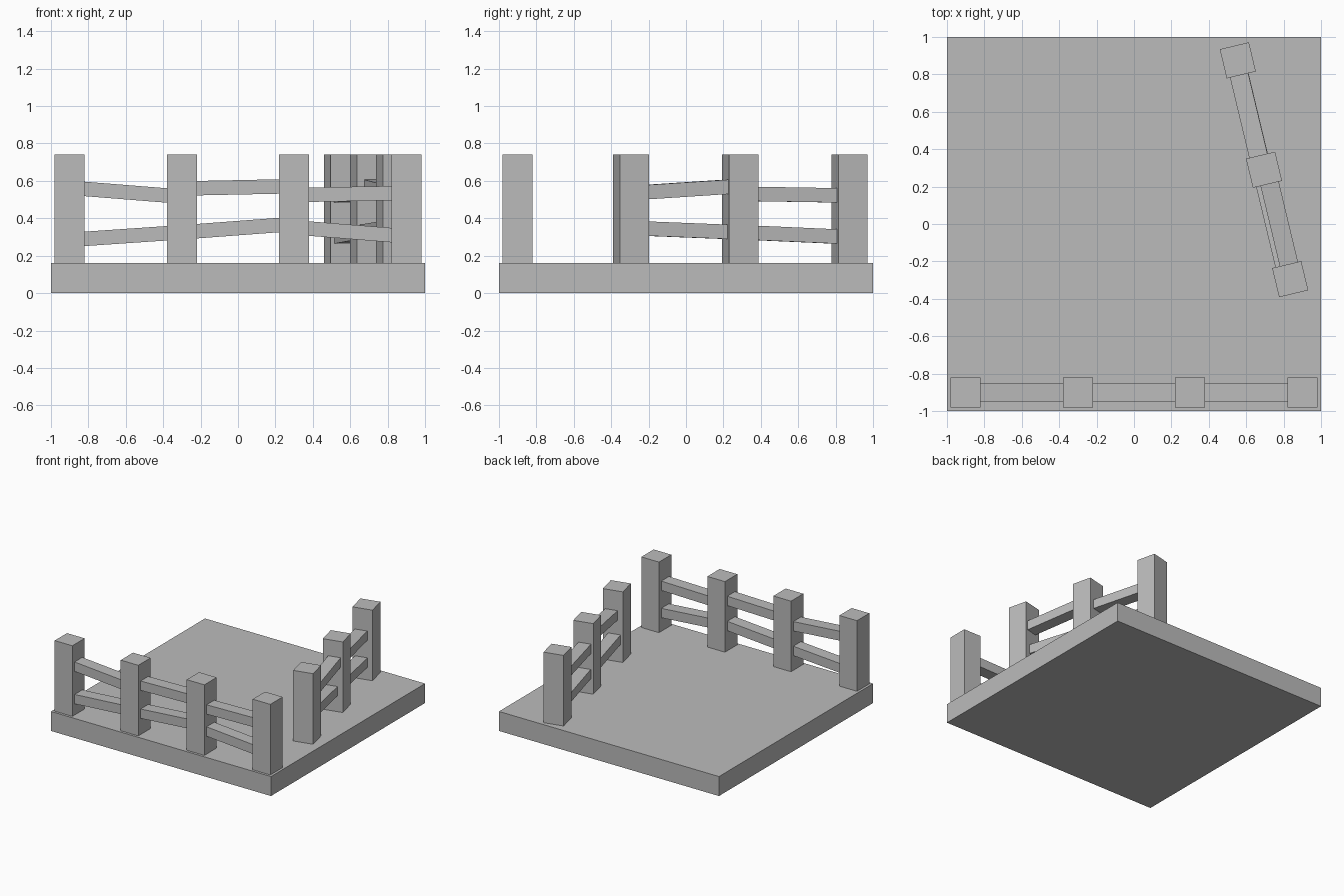
import bpy
from mathutils import Vector, Matrix

cube = bpy.data.objects.get("Cube")
if cube:
    bpy.data.objects.remove(cube, do_unlink=True)

GREY = (0.5, 0.5, 0.5, 1)
grey = bpy.data.materials.new("plain grey")
grey.use_nodes = True
grey.diffuse_color = GREY
grey.node_tree.nodes["Principled BSDF"].inputs["Base Color"].default_value = GREY

BASE_TOP, POST_TOP, POST_W = 0.16, 0.74, 0.16
RAIL_W, RAIL_H, EMBED = 0.10, 0.077, 0.012


def box(name, size, matrix):
    """Box of the given size, placed by a matrix."""
    bpy.ops.mesh.primitive_cube_add(size=1)
    ob = bpy.context.object
    ob.name = ob.data.name = name
    ob.data.transform(Matrix.Diagonal((*size, 1)))
    ob.matrix_world = matrix
    ob.data.materials.append(grey)
    return ob


def fence(name, posts, bays):
    """Posts in a straight row; each bay lists rails as (start z, end z, sideways shift)."""
    posts = [Vector((x, y, 0)) for x, y in posts]
    along = (posts[-1] - posts[0]).normalized()
    side = Vector((0, 0, 1)).cross(along)
    turn = along.to_track_quat('X', 'Z').to_matrix().to_4x4()
    for i, p in enumerate(posts):
        p_mid = p + Vector((0, 0, (BASE_TOP + POST_TOP) / 2))
        box(f"{name}_post_{i + 1}", (POST_W, POST_W, POST_TOP - BASE_TOP),
            Matrix.Translation(p_mid) @ turn)
    for i, rails in enumerate(bays):
        for level, (z0, z1, shift) in zip(("upper", "lower"), rails):
            a = posts[i] + along * POST_W / 2 + side * shift + Vector((0, 0, z0))
            b = posts[i + 1] - along * POST_W / 2 + side * shift + Vector((0, 0, z1))
            tilt = (b - a).to_track_quat('X', 'Z').to_matrix().to_4x4()
            box(f"{name}_{level}_rail_{i + 1}",
                ((b - a).length + 2 * EMBED, RAIL_W, RAIL_H),
                Matrix.Translation((a + b) / 2) @ tilt)


# Ground slab
box("base_slab", (2, 2, BASE_TOP), Matrix.Translation((0, 0, BASE_TOP / 2)))

# Long fence along the front edge
fence("front_fence", [(x, -0.9) for x in (-0.9, -0.3, 0.3, 0.9)], [
    [(0.557, 0.522, 0), (0.29, 0.32, 0)],
    [(0.561, 0.57, 0), (0.331, 0.364, 0)],
    [(0.526, 0.534, 0), (0.345, 0.31, 0)],
])

# Short angled fence on the left side, running front to back
fence("side_fence", [(0.835, -0.295), (0.695, 0.29), (0.555, 0.875)], [
    [(0.54, 0.568, -0.012), (0.345, 0.328, 0.012)],
    [(0.53, 0.523, 0.012), (0.322, 0.303, 0.010)],
])
